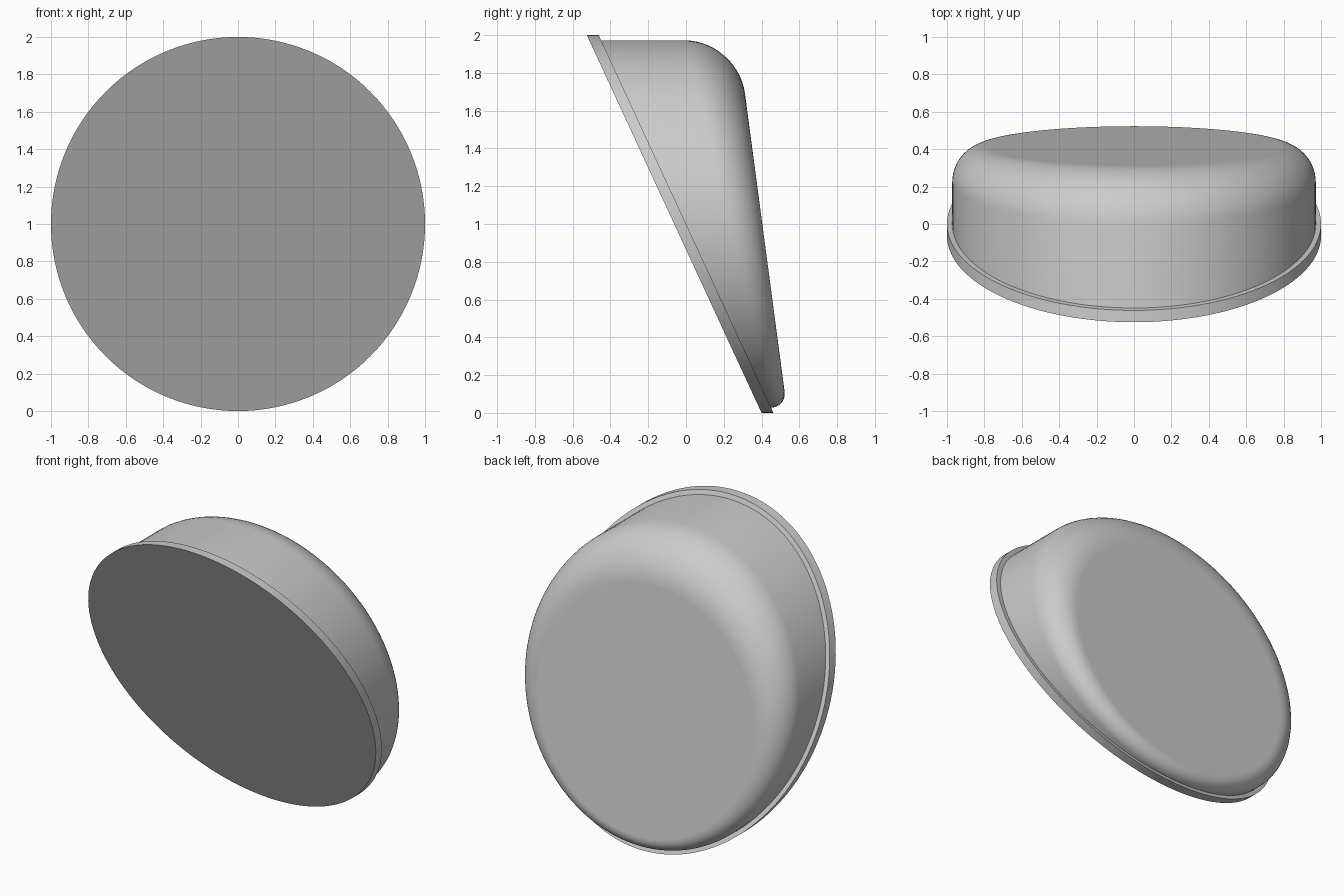
import bpy
import bmesh
from math import sin, cos, pi, radians

cube = bpy.data.objects.get("Cube")
if cube:
    bpy.data.objects.remove(cube, do_unlink=True)

SIDES = 128
STEPS = 14
RIM_R, BODY_R = 1.0, 0.972

grey = bpy.data.materials.new("plain_grey")
grey.use_nodes = True
grey.diffuse_color = (0.6, 0.6, 0.6, 1)
grey.node_tree.nodes["Principled BSDF"].inputs["Base Color"].default_value = (0.6, 0.6, 0.6, 1)


def front_y(z):
    return 0.40 - 0.4625 * z


def rim_back_y(z):
    return front_y(z) + 0.063


def back_y(z):
    return 0.537 - 0.133 * z


def loft(name, section):
    """Sweep section(angle) -> [(radius, y), ...] around the y axis and cap both ends."""
    bm = bmesh.new()
    columns = []
    for i in range(SIDES):
        a = 2 * pi * i / SIDES
        columns.append([bm.verts.new((r * cos(a), y, 1 + r * sin(a))) for r, y in section(a)])
    for i, col in enumerate(columns):
        nxt = columns[(i + 1) % SIDES]
        for j in range(len(col) - 1):
            bm.faces.new((col[j], nxt[j], nxt[j + 1], col[j + 1]))
    bm.faces.new([c[0] for c in columns])
    bm.faces.new([c[-1] for c in columns])
    bmesh.ops.recalc_face_normals(bm, faces=bm.faces)
    mesh = bpy.data.meshes.new(name)
    bm.to_mesh(mesh)
    bm.free()
    mesh.materials.append(grey)
    obj = bpy.data.objects.new(name, mesh)
    bpy.context.collection.objects.link(obj)
    bpy.ops.object.select_all(action="DESELECT")
    obj.select_set(True)
    bpy.context.view_layer.objects.active = obj
    bpy.ops.object.shade_smooth_by_angle(angle=radians(30))
    # Keep the end caps perfectly flat
    for poly in mesh.polygons:
        if len(poly.vertices) > 4:
            poly.use_smooth = False
    return obj


def rim_section(a):
    z = 1 + RIM_R * sin(a)
    return [(RIM_R, front_y(z)), (RIM_R, rim_back_y(z))]


def body_section(a):
    z = 1 + BODY_R * sin(a)
    # The rounding grows from the shallow bottom to the deep top
    d = 0.085 + 0.1 * (z - 1 + BODY_R)
    corner = back_y(z)
    inner = back_y(1 + (BODY_R - d) * sin(a))
    points = [(BODY_R, front_y(z) + 0.03)]
    for k in range(STEPS + 1):
        t = pi / 2 * k / STEPS
        u, v = 1 - sin(t), 1 - cos(t)
        points.append((BODY_R - d * v, corner - d * u + (inner - corner) * v))
    return points


# Slanted round front plate with a thin lip
loft("front_rim", rim_section)
# Rounded housing behind it
loft("rear_housing", body_section)
